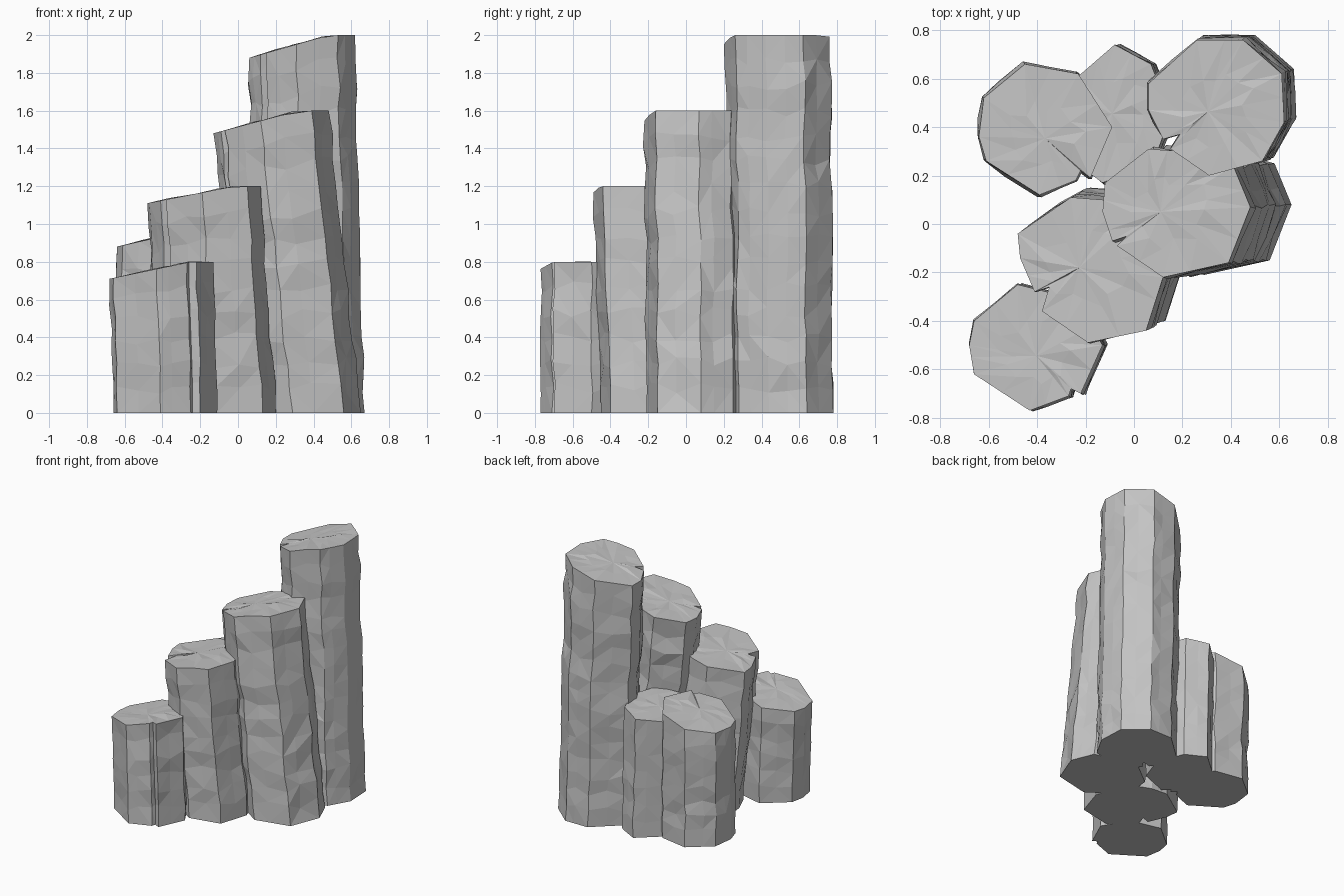
import bpy, bmesh, random
from mathutils import Vector

cube = bpy.data.objects.get("Cube")
if cube:
    bpy.data.objects.remove(cube, do_unlink=True)

# One pale stone colour
stone = bpy.data.materials.new("pale_grey_stone")
stone.use_nodes = True
grey = (0.55, 0.55, 0.55, 1.0)
stone.diffuse_color = grey
stone.node_tree.nodes["Principled BSDF"].inputs["Base Color"].default_value = grey

rng = random.Random(7)


def jitter(amount):
    return rng.uniform(-amount, amount)


def subdivide_outline(corners):
    """Add a slightly uneven point along every long side; returns (point, is_corner)."""
    points = []
    for i, a in enumerate(corners):
        b = corners[(i + 1) % len(corners)]
        points.append((a, True))
        if (b - a).length > 0.12:
            points.append((a.lerp(b, 0.5 + jitter(0.12)), False))
    return points


def column(name, outline, low, high, run, lean):
    """Rough stone prism: outline is the top rim, lean is the shift of the foot."""
    corners = [Vector(p) for p in outline]
    rim = subdivide_outline(corners)
    centre = sum(corners, Vector((0, 0))) / len(corners)
    left = min(p.x for p in corners)
    lean = Vector(lean)

    # Cap rises towards +x, then levels off
    def cap_height(p):
        return low + (high - low) * min(1.0, (p.x - left) / run)

    bm = bmesh.new()
    levels = max(6, round(high / 0.13))
    rings = []
    for k in range(levels + 1):
        t = k / levels
        inner = 0 < k < levels
        drift = Vector((jitter(0.008), jitter(0.008))) if inner else Vector((0, 0))
        ring = []
        for p, is_corner in rim:
            out = (p - centre).normalized()
            rough = jitter(0.005 if is_corner else 0.008) if inner else 0
            q = p + lean * (1 - t) + drift + out * rough
            wave = jitter(0.03) if inner else 0
            ring.append(bm.verts.new((q.x, q.y, cap_height(p) * t + wave)))
        rings.append(ring)

    # Faceted sides
    n = len(rim)
    for lower, upper in zip(rings, rings[1:]):
        for i in range(n):
            j = (i + 1) % n
            bm.faces.new((lower[i], lower[j], upper[j], upper[i]))
    bmesh.ops.triangulate(bm, faces=bm.faces[:])

    # Flat foot and a gently uneven cap
    bm.faces.new(rings[0][::-1])
    middle = []
    for p, _ in rim:
        q = centre.lerp(p, 0.5 + jitter(0.12))
        middle.append(bm.verts.new((q.x, q.y, cap_height(q) + jitter(0.006))))
    hub = bm.verts.new((centre.x, centre.y, cap_height(centre)))
    for i in range(n):
        j = (i + 1) % n
        bm.faces.new((rings[-1][i], rings[-1][j], middle[j]))
        bm.faces.new((rings[-1][i], middle[j], middle[i]))
        bm.faces.new((middle[i], middle[j], hub))
    bmesh.ops.recalc_face_normals(bm, faces=bm.faces[:])

    mesh = bpy.data.meshes.new(name)
    bm.to_mesh(mesh)
    bm.free()
    mesh.materials.append(stone)
    obj = bpy.data.objects.new(name, mesh)
    bpy.context.collection.objects.link(obj)
    return obj


# Outlines run counter-clockwise; tight points make the chipped notches
column("tallest_column",
       [(.06, .58), (.06, .47), (.12, .35), (.19, .37), (.15, .31), (.31, .20),
        (.53, .26), (.62, .42), (.61, .62), (.45, .76), (.26, .76)],
       1.88, 2.0, .42, (.05, .02))

column("second_column",
       [(-.12, .17), (-.13, .05), (-.09, -.07), (-.03, -.05), (-.07, -.09),
        (.12, -.22), (.39, -.16), (.48, .07), (.41, .24), (.19, .30), (.06, .31)],
       1.48, 1.6, .45, (.17, .01))

column("third_column",
       [(-.48, -.04), (-.47, -.14), (-.41, -.28), (-.35, -.26), (-.38, -.36),
        (-.19, -.49), (.05, -.44), (.12, -.22), (.02, .04), (-.13, .10), (-.26, .11)],
       1.11, 1.2, .46, (.08, .04))

column("front_column",
       [(-.68, -.50), (-.66, -.62), (-.43, -.77), (-.27, -.71), (-.26, -.68),
        (-.22, -.70), (-.13, -.50), (-.24, -.31), (-.48, -.25), (-.66, -.40)],
       .71, .80, .43, (.02, 0))

column("back_right_column",
       [(-.64, .36), (-.61, .26), (-.39, .12), (-.24, .18), (-.22, .22),
        (-.18, .19), (-.09, .40), (-.23, .62), (-.45, .66), (-.62, .52)],
       .88, .98, .44, (0, 0))

column("back_middle_column",
       [(-.30, .48), (-.28, .28), (-.13, .17), (.08, .25), (.15, .45),
        (.07, .66), (-.08, .74), (-.23, .61)],
       .89, .96, .35, (.02, 0))
